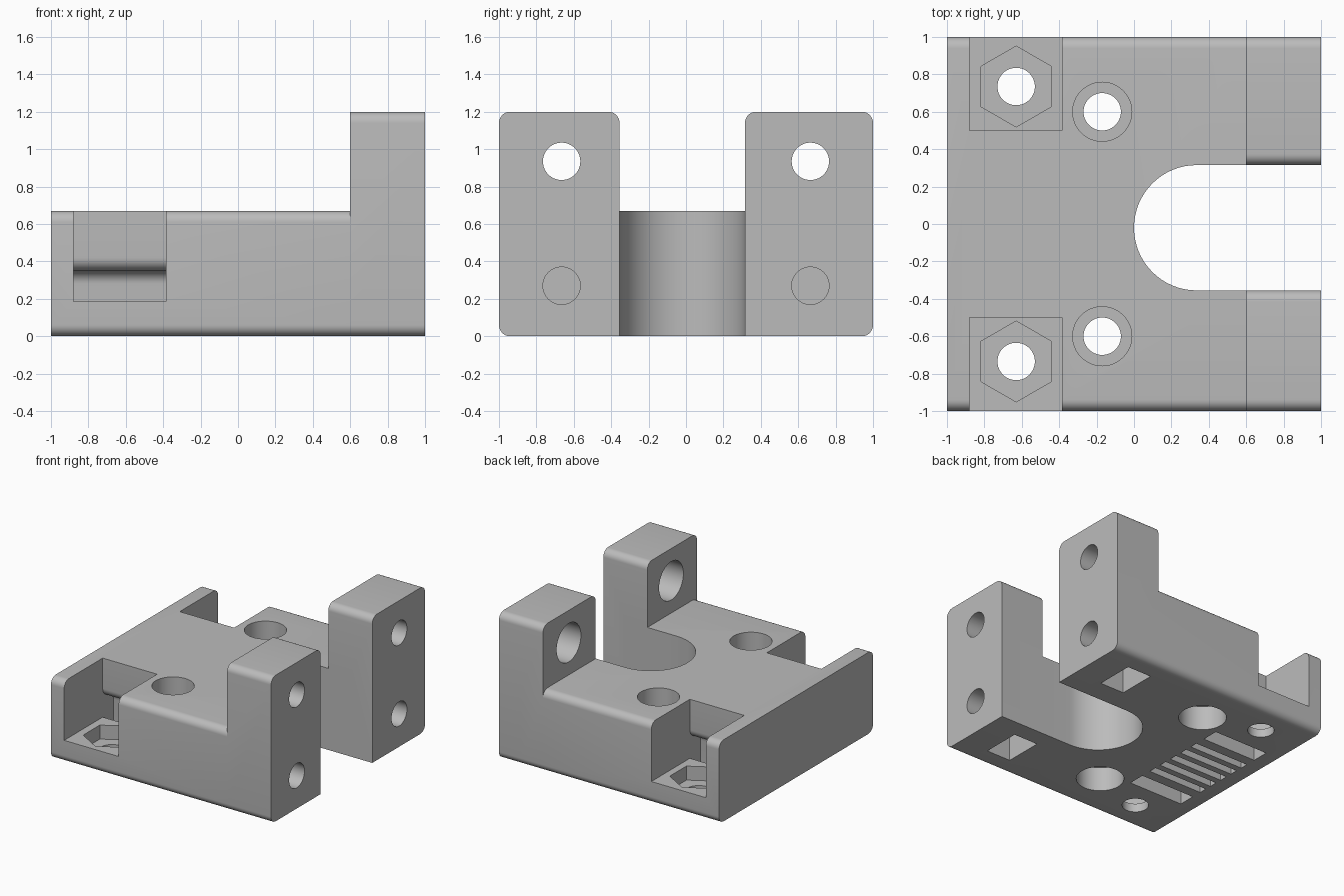
import bpy, bmesh
from math import sin, cos, pi, radians
from mathutils import Matrix, Vector

if "Cube" in bpy.data.objects:
    bpy.data.objects.remove(bpy.data.objects["Cube"], do_unlink=True)

grey = bpy.data.materials.new("plain_grey")
grey.use_nodes = True
colour = (0.5, 0.5, 0.5, 1)
grey.diffuse_color = colour
grey.node_tree.nodes["Principled BSDF"].inputs["Base Color"].default_value = colour


def make_object(name, bm):
    bmesh.ops.recalc_face_normals(bm, faces=bm.faces)
    mesh = bpy.data.meshes.new(name)
    bm.to_mesh(mesh)
    bm.free()
    mesh.materials.append(grey)
    obj = bpy.data.objects.new(name, mesh)
    bpy.context.collection.objects.link(obj)
    return obj


def arc(cx, cy, r, start, end, steps=8):
    angles = [radians(start + (end - start) * i / steps) for i in range(steps + 1)]
    return [(cx + r * cos(a), cy + r * sin(a)) for a in angles]


def prism(name, points, low, high, axis="x"):
    """Extrude a (y, z) outline along x, or an (x, y) outline along z."""
    bm = bmesh.new()
    place = (lambda p: (low, p[0], p[1])) if axis == "x" else (lambda p: (p[0], p[1], low))
    face = bm.faces.new([bm.verts.new(place(p)) for p in points])
    moved = bmesh.ops.extrude_face_region(bm, geom=[face])["geom"]
    offset = Vector((high - low, 0, 0) if axis == "x" else (0, 0, high - low))
    bmesh.ops.translate(bm, vec=offset, verts=[v for v in moved if isinstance(v, bmesh.types.BMVert)])
    return make_object(name, bm)


def rounded(y0, y1, height, radii):
    """Block outline with radii for low y0, low y1, high y1, high y0."""
    corners = [(y0, 0, 1, 1, 180), (y1, 0, -1, 1, 270), (y1, height, -1, -1, 0), (y0, height, 1, -1, 90)]
    points = []
    for (y, z, sy, sz, a), r in zip(corners, radii):
        points += arc(y + sy * r, z + sz * r, r, a, a + 90) if r else [(y, z)]
    return points


def box(name, x0, x1, y0, y1, z0, z1):
    return prism(name, [(y0, z0), (y1, z0), (y1, z1), (y0, z1)], x0, x1)


def cylinder(name, u, v, r, low, high, axis="z", sides=48):
    turn = 90 if sides == 6 else 0
    return prism(name, arc(u, v, r, turn, turn + 360, sides)[:-1], low, high, axis)


def combine(target, tool, operation="DIFFERENCE"):
    tool.hide_render = True
    mod = target.modifiers.new(tool.name, "BOOLEAN")
    mod.object, mod.operation, mod.solver = tool, operation, "EXACT"
    bpy.ops.object.select_all(action="DESELECT")
    bpy.context.view_layer.objects.active = target
    target.select_set(True)
    bpy.ops.object.modifier_apply(modifier=mod.name)
    bpy.data.objects.remove(tool, do_unlink=True)


# Base plate with rounded long edges, and the round-ended slot
R = 0.06
SLOT_LOW, SLOT_HIGH = -0.355, 0.315
SLOT_MID, SLOT_R = (SLOT_LOW + SLOT_HIGH) / 2, (SLOT_HIGH - SLOT_LOW) / 2
body = prism("mounting_bracket", rounded(-1, 1, 0.67, (R, R, R, R)), -1, 0.8)
slot = arc(SLOT_R, SLOT_MID, SLOT_R, 90, 270, 32) + [(1.2, SLOT_LOW), (1.2, SLOT_HIGH)]
combine(body, prism("slot_cutter", slot, -0.1, 0.9, "z"))

# Upright posts
for name, y0, y1, radii in (("front_post", -1, SLOT_LOW, (R, 0, R, R)),
                            ("back_post", SLOT_HIGH, 1, (0, R, R, R))):
    combine(body, prism(name, rounded(y0, y1, 1.2, radii), 0.6, 1), "UNION")

BELT = (-0.88, -0.385)
for s in (-1, 1):
    # Side pocket that curves inward and opens through the underside
    outline = [(1.1, 0.185), (1.1, 0.8), (0.5, 0.8)]
    outline += arc(0.43, 0.42, 0.07, 0, -90)
    outline += arc(0.43, 0.28, 0.07, 90, 180)[1:]
    outline += [(0.36, -0.1), (0.5, -0.1), (0.5, 0.185)]
    combine(body, prism("pocket_cutter", [(s * y, z) for y, z in outline], *BELT))

    # Hexagonal nut recess and bolt hole in the pocket floor
    combine(body, cylinder("nut_cutter", -0.63, s * 0.735, 0.216, 0.07, 0.3, sides=6))
    combine(body, cylinder("bolt_cutter", -0.63, s * 0.735, 0.1, -0.1, 0.3))

    # Vertical hole, counterbored at both ends
    for r, low, high in ((0.1, -0.1, 0.9), (0.158, 0.38, 0.9), (0.18, -0.1, 0.2)):
        combine(body, cylinder("bore_cutter", -0.17, s * 0.6, r, low, high))

    # Post holes: upper one through with a counterbore, lower one blind
    for r, z, low, high in ((0.1, 0.935, 0.5, 1.1), (0.158, 0.935, 0.5, 0.8), (0.1, 0.27, 0.45, 1.1)):
        combine(body, cylinder("post_hole_cutter", s * 0.665, z, r, low, high, "x"))

    # Nut slot under each post
    combine(body, box("nut_slot_cutter", 0.53, 0.75, s * 0.665 - 0.16, s * 0.665 + 0.16, -0.1, 0.43))

# Row of grip grooves across the underside
for i in range(-2, 3):
    y = i * 0.12
    combine(body, box("groove_cutter", *BELT, y - 0.033, y + 0.033, -0.1, 0.08))

bpy.ops.object.shade_smooth_by_angle(angle=radians(30))
